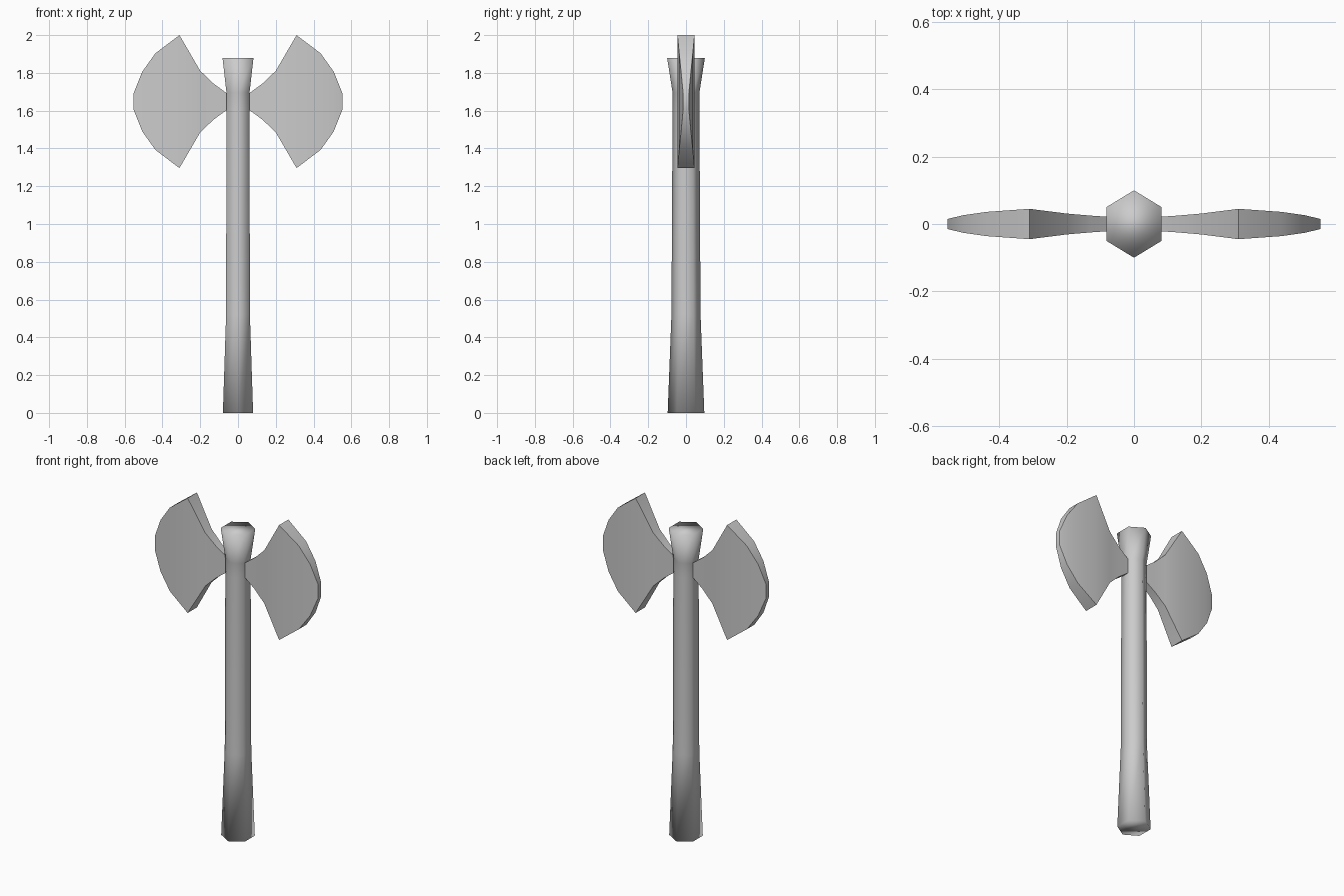
import bpy, bmesh
from math import cos, sin, pi, radians

if "Cube" in bpy.data.objects:
    bpy.data.objects.remove(bpy.data.objects["Cube"])


def make_object(name, bm, angle):
    bmesh.ops.recalc_face_normals(bm, faces=bm.faces)
    mesh = bpy.data.meshes.new(name)
    bm.to_mesh(mesh)
    bm.free()
    obj = bpy.data.objects.new(name, mesh)
    bpy.context.collection.objects.link(obj)
    bpy.ops.object.select_all(action='DESELECT')
    obj.select_set(True)
    bpy.context.view_layer.objects.active = obj
    bpy.ops.object.shade_smooth_by_angle(angle=radians(angle))
    return obj


def loft(bm, rings):
    """Join successive closed rings of points with quads."""
    rings = [[bm.verts.new(p) for p in ring] for ring in rings]
    for a, b in zip(rings, rings[1:]):
        n = len(a)
        for i in range(n):
            j = (i + 1) % n
            bm.faces.new((a[i], a[j], b[j], b[i]))
    return rings


# Handle: six-sided shaft, thicker at the foot, flared at the top
profile = [(0, .08, .097), (.52, .063, .077), (1.605, .061, .071),
           (1.695, .061, .071), (1.88, .082, .10)]  # z, half width, half depth
bm = bmesh.new()
angles = [pi / 2 + k * pi / 3 for k in range(6)]
rings = loft(bm, [[(hx * cos(a) / cos(pi / 6), hy * sin(a), z) for a in angles]
                  for z, hx, hy in profile])
bm.faces.new(rings[0])
bm.faces.new(rings[-1])
make_object("handle", bm, 180)

# Blades: stations running outward, each x, half height, half thickness
stations = [(.058, .043, .020), (.13, .096, .025), (.20, .163, .031),
            (.31, .352, .045), (.437, .256, .036), (.507, .158, .026),
            (.553, .043, .015)]
mid_z = 1.648
for side, name in ((1, "right_blade"), (-1, "left_blade")):
    bm = bmesh.new()
    rings = loft(bm, [[(side * x, -t, mid_z - h), (side * x, t, mid_z - h),
                       (side * x, t, mid_z + h), (side * x, -t, mid_z + h)]
                      for x, h, t in stations])
    bm.faces.new(rings[-1])
    make_object(name, bm, 40)
